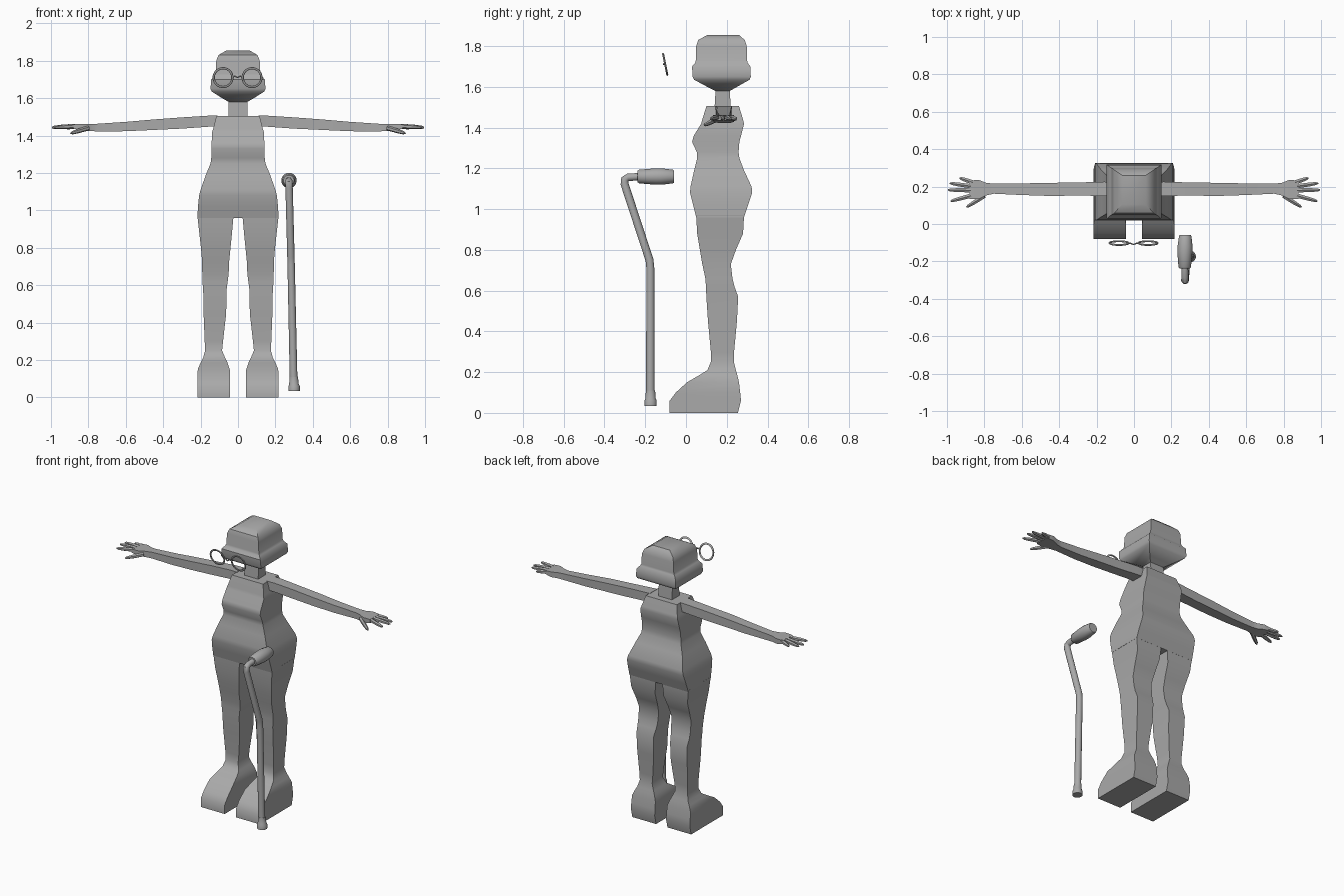
import bpy, bmesh, math
from mathutils import Vector

grey = bpy.data.materials.new("plain grey")
grey.diffuse_color = (0.4, 0.4, 0.4, 1)


def finish(name, bm, angle=40):
    bmesh.ops.recalc_face_normals(bm, faces=bm.faces)
    me = bpy.data.meshes.new(name)
    bm.to_mesh(me)
    bm.free()
    me.materials.append(grey)
    ob = bpy.data.objects.new(name, me)
    bpy.context.collection.objects.link(ob)
    bpy.context.view_layer.objects.active = ob
    ob.select_set(True)
    bpy.ops.object.shade_smooth_by_angle(angle=math.radians(angle))
    ob.select_set(False)
    return ob


def skin(bm, rings, closed=False):
    """Bridge rings of points with quads; cap the ends unless closed."""
    vs = [[bm.verts.new(p) for p in r] for r in rings]
    n = len(vs[0])
    pairs = list(zip(vs, vs[1:])) + ([(vs[-1], vs[0])] if closed else [])
    for a, b in pairs:
        for i in range(n):
            bm.faces.new((a[i], a[(i + 1) % n], b[(i + 1) % n], b[i]))
    if not closed:
        bm.faces.new(vs[0])
        bm.faces.new(vs[-1])


def box_rings(sections):
    """Sections are (z, x0, x1, y0, y1)."""
    return [[(a, c, z), (b, c, z), (b, d, z), (a, d, z)] for z, a, b, c, d in sections]


def tube(bm, pts, radii, sides=12):
    pts = [Vector(p) for p in pts]
    rings = []
    for i, p in enumerate(pts):
        t = (pts[min(i + 1, len(pts) - 1)] - pts[max(i - 1, 0)]).normalized()
        ref = Vector((1, 0, 0)) if abs(t.x) < 0.7 else Vector((0, 0, 1))
        u = t.cross(ref).normalized()
        v = t.cross(u)
        rings.append([p + radii[i] * (math.cos(k) * u + math.sin(k) * v)
                      for k in [math.tau * (j + 0.5) / sides for j in range(sides)]])
    skin(bm, rings)


# Head and neck: z, half width, front y, back y
bm = bmesh.new()
head = [(1.495, .05, .14, .22), (1.58, .05, .145, .215), (1.60, .085, .105, .25),
        (1.635, .14, .04, .312), (1.65, .147, .032, .318), (1.70, .143, .03, .316),
        (1.718, .127, .045, .302), (1.73, .12, .048, .30), (1.80, .116, .05, .298),
        (1.83, .105, .06, .288), (1.855, .062, .105, .26)]
skin(bm, box_rings([(z, -w, w, a, b) for z, w, a, b in head]))
finish("head", bm)

# Torso
bm = bmesh.new()
torso = [(.96, .217, .05, .285), (1.02, .214, .035, .305), (1.08, .208, .02, .325),
         (1.11, .20, .022, .322), (1.19, .172, .04, .285), (1.25, .147, .055, .262),
         (1.28, .143, .053, .258), (1.33, .142, .03, .262), (1.36, .141, .038, .27),
         (1.42, .138, .075, .285), (1.44, .132, .08, .28), (1.505, .115, .10, .26)]
skin(bm, box_rings([(z, -w, w, a, b) for z, w, a, b in torso]))
finish("torso", bm)

# Legs with feet: z, inner x, outer x, front y, back y
leg = [(0, .042, .217, -.08, .255), (.06, .042, .217, -.08, .27),
       (.10, .042, .217, -.05, .266), (.15, .044, .215, .005, .26),
       (.185, .056, .20, .065, .252), (.21, .068, .187, .105, .245),
       (.25, .085, .176, .122, .235), (.30, .08, .178, .122, .236),
       (.45, .063, .184, .108, .25), (.57, .062, .186, .10, .256),
       (.62, .055, .19, .098, .238), (.66, .05, .191, .095, .228),
       (.73, .047, .192, .08, .22), (.80, .04, .198, .068, .245),
       (.88, .032, .207, .055, .28), (.97, .024, .217, .05, .285)]
# Arm: x, y0, y1, z0, z1
arm = [(.11, .145, .225, 1.45, 1.507), (.16, .15, .226, 1.447, 1.506),
       (.30, .152, .222, 1.437, 1.497), (.45, .15, .22, 1.43, 1.486),
       (.60, .155, .217, 1.423, 1.473), (.75, .162, .216, 1.422, 1.463),
       (.79, .153, .22, 1.424, 1.462), (.83, .133, .236, 1.428, 1.462),
       (.88, .135, .232, 1.436, 1.46)]
# Fingers: base xy and z, tip xy and z
fingers = [((.86, .222, 1.45), (.932, .246, 1.442)), ((.87, .202, 1.45), (.985, .218, 1.443)),
           ((.87, .18, 1.45), (.995, .182, 1.443)), ((.87, .152, 1.45), (.98, .122, 1.443)),
           ((.80, .15, 1.44), (.895, .09, 1.412))]
for side, s in (("right", -1), ("left", 1)):
    bm = bmesh.new()
    skin(bm, box_rings([(z, s * a, s * b, c, d) for z, a, b, c, d in leg]))
    finish(side + "_leg", bm)
    bm = bmesh.new()
    skin(bm, [[(s * x, c, e), (s * x, d, e), (s * x, d, f), (s * x, c, f)]
              for x, c, d, e, f in arm])
    for a, b in fingers:
        a, b = Vector((s * a[0], *a[1:])), Vector((s * b[0], *b[1:]))
        tube(bm, [a, a.lerp(b, .6), a.lerp(b, .9), b], [.013, .012, .009, .004], 6)
    finish(side + "_arm", bm)


# Glasses: two tilted rims and an arched bridge
def tilt(x, h):
    return Vector((x, -.102 - .2 * h, 1.71 + h))


bm = bmesh.new()
for cx in (-.08, .075):
    rings = []
    for i in range(32):
        a = math.tau * i / 32
        rings.append([tilt(cx + (.05 + .006 * math.cos(k)) * math.cos(a),
                           (.05 + .006 * math.cos(k)) * math.sin(a))
                      + Vector((0, .005 * math.sin(k), 0))
                      for k in [math.tau * j / 8 for j in range(8)]])
    skin(bm, rings, True)
tube(bm, [tilt(-.031, .002), tilt(-.017, .007), tilt(-.003, 0) + Vector((0, -.008, 0)),
          tilt(.012, .007), tilt(.026, .002)], [.004] * 5, 8)
finish("glasses", bm)

# Cane: bent shaft, rubber foot and grip
bm = bmesh.new()
tube(bm, [(.298, -.175, .06), (.284, -.175, .71), (.283, -.179, .75), (.273, -.302, 1.125),
          (.272, -.300, 1.146), (.272, -.285, 1.156), (.272, -.22, 1.16)],
     [.021, .02, .02, .02, .02, .019, .018], 16)
finish("cane_shaft", bm)
bm = bmesh.new()
tube(bm, [(.30, -.174, .034), (.30, -.174, .06), (.299, -.174, .07), (.298, -.174, .11)],
     [.031, .031, .026, .023], 16)
finish("cane_foot", bm)
bm = bmesh.new()
tube(bm, [(.271, -.238, 1.16), (.271, -.23, 1.16), (.272, -.15, 1.16), (.273, -.12, 1.16),
          (.274, -.065, 1.16), (.274, -.058, 1.16)], [.028, .034, .041, .041, .034, .03], 16)
finish("cane_grip", bm)
